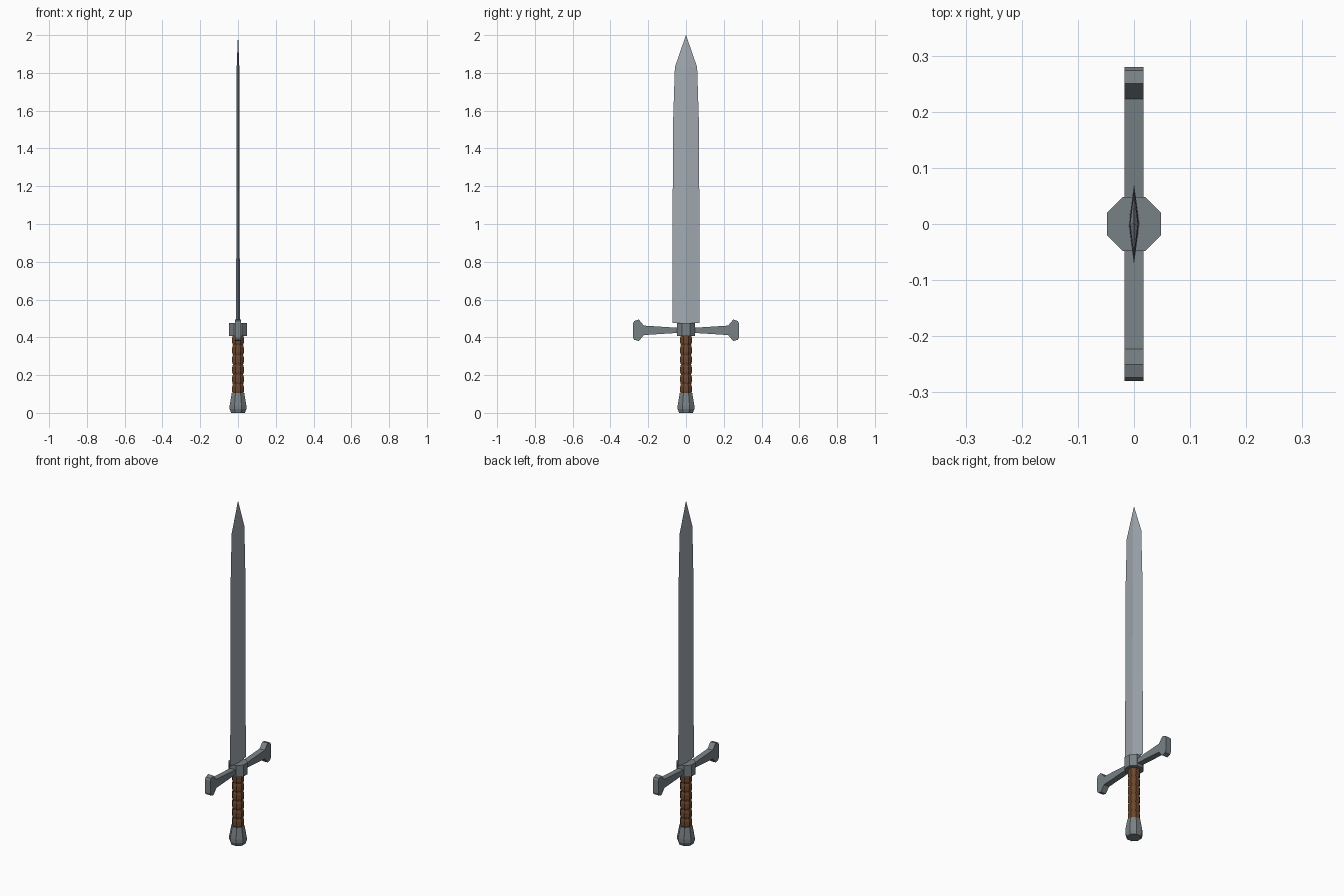
import bpy
from math import pi, cos

if "Cube" in bpy.data.objects:
    bpy.data.objects.remove(bpy.data.objects["Cube"])

STEEL = (0.36, 0.40, 0.44, 1)
DARK_STEEL = (0.19, 0.22, 0.235, 1)
LEATHER = (0.15, 0.063, 0.027, 1)


def mesh_object(name, verts, faces, color):
    me = bpy.data.meshes.new(name)
    me.from_pydata(verts, [], faces)
    ob = bpy.data.objects.new(name, me)
    bpy.context.collection.objects.link(ob)
    mat = bpy.data.materials.new(name + "_color")
    mat.diffuse_color = color
    mat.use_nodes = True
    mat.node_tree.nodes["Principled BSDF"].inputs["Base Color"].default_value = mat.diffuse_color
    me.materials.append(mat)
    return ob


def loft(name, rings, color):
    """Skin a list of equal-length rings, capping both ends."""
    n = len(rings[0])
    verts = [v for r in rings for v in r]
    faces = [list(range(n))[::-1], [len(verts) - n + i for i in range(n)]]
    for k in range(len(rings) - 1):
        for i in range(n):
            j = (i + 1) % n
            faces.append([k * n + i, k * n + j, (k + 1) * n + j, (k + 1) * n + i])
    return mesh_object(name, verts, faces, color)


def octagon(half_width, z):
    cyl = half_width / cos(pi / 8)
    return [(cyl * cos(pi / 8 + i * pi / 4), cyl * cos(pi / 8 + i * pi / 4 - pi / 2), z) for i in range(8)]


def diamond(thick, wide, z):
    return [(thick, 0, z), (0, wide, z), (-thick, 0, z), (0, -wide, z)]


# Blade: diamond section tapering to a point
loft("blade", [diamond(t, w, z) for t, w, z in [
    (0.010, 0.072, 0.476), (0.009, 0.071, 0.94), (0.008, 0.069, 1.52),
    (0.007, 0.059, 1.83), (0.0003, 0.0005, 2.0)]], STEEL)

# Guard: octagonal block and flared crossbar arms
loft("guard_block", [octagon(0.048, 0.408), octagon(0.048, 0.476)], DARK_STEEL)
ZC, HX = 0.437, 0.017
arm = [(0.0, 0.014), (0.05, 0.014), (0.223, 0.025), (0.25, 0.057), (0.274, 0.050), (0.28, 0.038)]
for side, label in ((1, "right"), (-1, "left")):
    rings = []
    for y, h in arm:
        ring = [(-HX, side * y, ZC - h), (-HX, side * y, ZC + h),
                (HX, side * y, ZC + h), (HX, side * y, ZC - h)]
        rings.append(ring if side > 0 else ring[::-1])
    loft("guard_arm_" + label, rings, DARK_STEEL)

# Grip: ribbed leather wrap
BOTTOM, TOP, RIBS = 0.10, 0.41, 6
step = (TOP - BOTTOM) / RIBS
grip = []
for i in range(RIBS):
    z = BOTTOM + i * step
    grip += [octagon(0.027, z), octagon(0.031, z + 0.25 * step), octagon(0.031, z + 0.75 * step)]
grip.append(octagon(0.027, TOP))
loft("grip", grip, LEATHER)

# Pommel: octagonal, wider near the bottom
loft("pommel", [octagon(r, z) for r, z in [(0.037, 0.0), (0.044, 0.02), (0.044, 0.04), (0.033, 0.105)]], DARK_STEEL)
